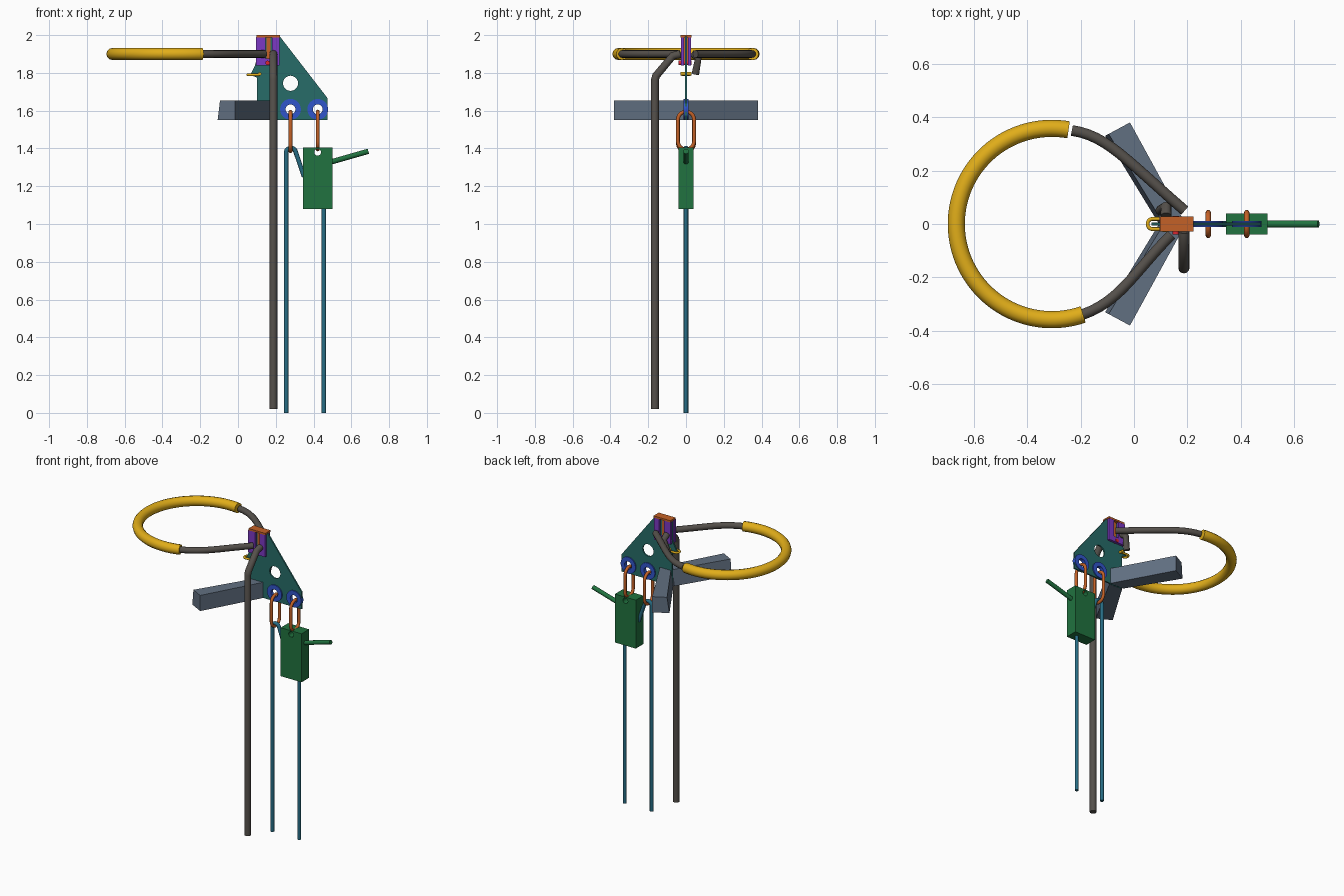
import bpy, bmesh, math
from math import sin, cos, pi, radians
from mathutils import Vector

if "Cube" in bpy.data.objects:
    bpy.data.objects.remove(bpy.data.objects["Cube"])

def mat(name, c):
    m = bpy.data.materials.new(name)
    m.diffuse_color = (*c, 1)
    m.use_nodes = True
    m.node_tree.nodes["Principled BSDF"].inputs["Base Color"].default_value = m.diffuse_color
    return m

TEAL = mat("teal", (0.02, 0.15, 0.14))
GRAY = mat("dark_gray", (0.09, 0.08, 0.07))
GOLD = mat("yellow", (0.75, 0.42, 0.01))
STEEL = mat("slate", (0.12, 0.16, 0.22))
BLUE = mat("blue", (0.03, 0.09, 0.6))
ORANGE = mat("orange", (0.55, 0.12, 0.02))
GREEN = mat("green", (0.015, 0.17, 0.05))
ROPE = mat("rope_blue", (0.02, 0.15, 0.23))
PURPLE = mat("purple", (0.2, 0.04, 0.55))
RED = mat("red", (0.7, 0.02, 0.03))

def to_mesh(ob, m, smooth=True):
    ob.data.materials.append(m)
    bpy.ops.object.select_all(action='DESELECT')
    ob.select_set(True)
    bpy.context.view_layer.objects.active = ob
    bpy.ops.object.convert(target='MESH')
    ob = bpy.context.object
    if smooth:
        bpy.ops.object.shade_smooth_by_angle(angle=radians(35))
    return ob

def spline(cu, pts, cyclic):
    s = cu.splines.new('POLY')
    s.points.add(len(pts) - 1)
    for p, co in zip(s.points, pts):
        p.co = (*co, 0, 1) if len(co) == 2 else (*co, 1)
    s.use_cyclic_u = cyclic

def tube(name, pts, r, m, cyclic=False):
    cu = bpy.data.curves.new(name, 'CURVE')
    cu.dimensions = '3D'
    cu.bevel_depth = r
    cu.bevel_resolution = 4
    cu.use_fill_caps = True
    spline(cu, pts, cyclic)
    ob = bpy.data.objects.new(name, cu)
    bpy.context.collection.objects.link(ob)
    return to_mesh(ob, m)

def circle(x, z, r, n=32):
    return [(x + r * cos(2 * pi * i / n), z + r * sin(2 * pi * i / n)) for i in range(n)]

def plate(name, loops, half, m, y=0):
    """Outline with holes in the xz plane, extruded along y."""
    cu = bpy.data.curves.new(name, 'CURVE')
    cu.dimensions = '2D'
    cu.fill_mode = 'BOTH'
    cu.extrude = half
    for l in loops:
        spline(cu, l, True)
    ob = bpy.data.objects.new(name, cu)
    bpy.context.collection.objects.link(ob)
    ob.rotation_euler.x = pi / 2
    ob.location.y = y
    return to_mesh(ob, m)

def box(name, x0, x1, y0, y1, z0, z1, m):
    return plate(name, [[(x0, z0), (x1, z0), (x1, z1), (x0, z1)]], (y1 - y0) / 2, m, (y0 + y1) / 2)

def bezier(a, b, c, d, n=12):
    a, b, c, d = map(Vector, (a, b, c, d))
    return [a * (1 - t)**3 + b * 3 * t * (1 - t)**2 + c * 3 * t * t * (1 - t) + d * t**3
            for t in [i / n for i in range(n + 1)]]

# main side plate with three holes
PX1, PX2, PZ = 0.278, 0.422, 1.607
plate("main_plate", [[(0.10, 1.55), (0.475, 1.55), (0.475, 1.665), (0.22, 1.995), (0.10, 1.995),
                      (0.10, 1.86), (0.065, 1.79), (0.10, 1.775)],
                     circle(PX1, 1.745, 0.04), circle(PX1, PZ, 0.027), circle(PX2, PZ, 0.027)],
      0.005, TEAL)

# blue bushings and orange links hanging from them
for i, (x, zb) in enumerate(((PX1, 1.385), (PX2, 1.395))):
    plate(f"bushing_{i}", [circle(x, PZ, 0.055), circle(x, PZ, 0.026)], 0.012, BLUE)
    zt, r = 1.595, 0.043
    arc = [(x, r * cos(k * pi / 12), zt - r + r * sin(k * pi / 12)) for k in range(13)]
    low = [(x, -r * cos(k * pi / 12), zb + r - r * sin(k * pi / 12)) for k in range(13)]
    tube(f"link_{i}", arc + low, 0.010, ORANGE, True)

# bracket: purple uprights and cross piece on each side, orange cap and core
for s, tag in ((-1, "front"), (1, "back")):
    plate(f"bracket_{tag}", [[(0.095, 1.84), (0.22, 1.84), (0.22, 1.99), (0.18, 1.99), (0.18, 1.875),
                              (0.145, 1.875), (0.145, 1.99), (0.095, 1.99)]], 0.008, PURPLE, s * 0.019)
box("bracket_cap", 0.097, 0.222, -0.028, 0.028, 1.988, 2.0, ORANGE)
box("bracket_core", 0.15, 0.172, -0.010, 0.010, 1.86, 1.99, ORANGE)
tube("red_pin", [(0.157, -0.04, 1.853), (0.157, 0.03, 1.853)], 0.012, RED)

# yellow padded ring and the dark frame tube inside it
CX, R, Z = -0.307, 0.358, 1.9
def on_ring(deg):
    a = radians(deg)
    return (CX + R * cos(a), R * sin(a), Z)
tube("ring_pad", [on_ring(80 + (289 - 80) * i / 60) for i in range(61)], 0.032, GOLD)
tube("ring_arm_back", bezier(on_ring(78), (-0.10, 0.33, Z), (-0.03, 0.24, Z), (0.19, 0.05, Z)), 0.02, GRAY)
tube("ring_arm_front", bezier(on_ring(-72), (-0.05, -0.29, Z), (0.0, -0.18, Z), (0.14, -0.04, Z)), 0.02, GRAY)
tube("arm_stub", [(0.12, 0.03, 1.905), (0.12, 0.065, 1.88), (0.10, 0.05, 1.795)], 0.02, GRAY)

# long pole with bent top
tube("pole", [(0.187, -0.164, 0.02), (0.187, -0.164, 1.765), (0.187, -0.158, 1.785),
              (0.187, -0.07, 1.89), (0.187, -0.03, 1.90)], 0.021, GRAY)

# pair of angled beams, inner face slightly sloped
bm = bmesh.new()
foot = [(-0.015, -0.38), (0.19, -0.006), (0.09, -0.006), (-0.108, -0.33)]
top = foot[:2] + [(0.108, -0.006), (-0.095, -0.337)]
lo = [bm.verts.new((x, y, 1.55)) for x, y in foot]
hi = [bm.verts.new((x, y, 1.655)) for x, y in top]
bm.faces.new(lo)
bm.faces.new(hi)
for i in range(4):
    j = (i + 1) % 4
    bm.faces.new((lo[i], lo[j], hi[j], hi[i]))
bmesh.ops.recalc_face_normals(bm, faces=bm.faces)
me = bpy.data.meshes.new("angled_beams")
bm.to_mesh(me)
bm.free()
beams = bpy.data.objects.new("angled_beams", me)
bpy.context.collection.objects.link(beams)
me.materials.append(STEEL)
mir = beams.modifiers.new("Mirror", 'MIRROR')
mir.use_axis = (False, True, False)
mir.use_mirror_merge = False

# small shackle and its pin
bend = [(0.068 - 0.017 * cos(a), 0.019 * sin(a), 1.79) for a in [pi * (k / 10 - 0.5) for k in range(11)]]
tube("shackle", [(0.115, -0.019, 1.79)] + bend + [(0.115, 0.019, 1.79)], 0.007, GOLD)
tube("shackle_pin", [(0.115, -0.03, 1.795), (0.115, 0.03, 1.795)], 0.009, GOLD)

# rope clamp with lever
plate("clamp_body", [[(0.345, 1.08), (0.50, 1.08), (0.50, 1.405), (0.345, 1.405)],
                     circle(PX2, 1.38, 0.018, 24)], 0.04, GREEN)
tube("clamp_lever", [(0.47, 0, 1.322), (0.69, 0, 1.385)], 0.014, GREEN)

# rope: long tail, loop over the first link, and the clamp side
loop = [(0.280 - 0.025 * cos(a), 0, 1.38 + 0.022 * sin(a)) for a in [k * pi * 0.85 / 10 for k in range(11)]]
tube("rope_tail", [(0.255, 0, 0)] + loop + [(0.35, 0, 1.25)], 0.012, ROPE)
tube("rope_main", [(0.455, 0, 0), (0.455, 0, 1.1)], 0.012, ROPE)
